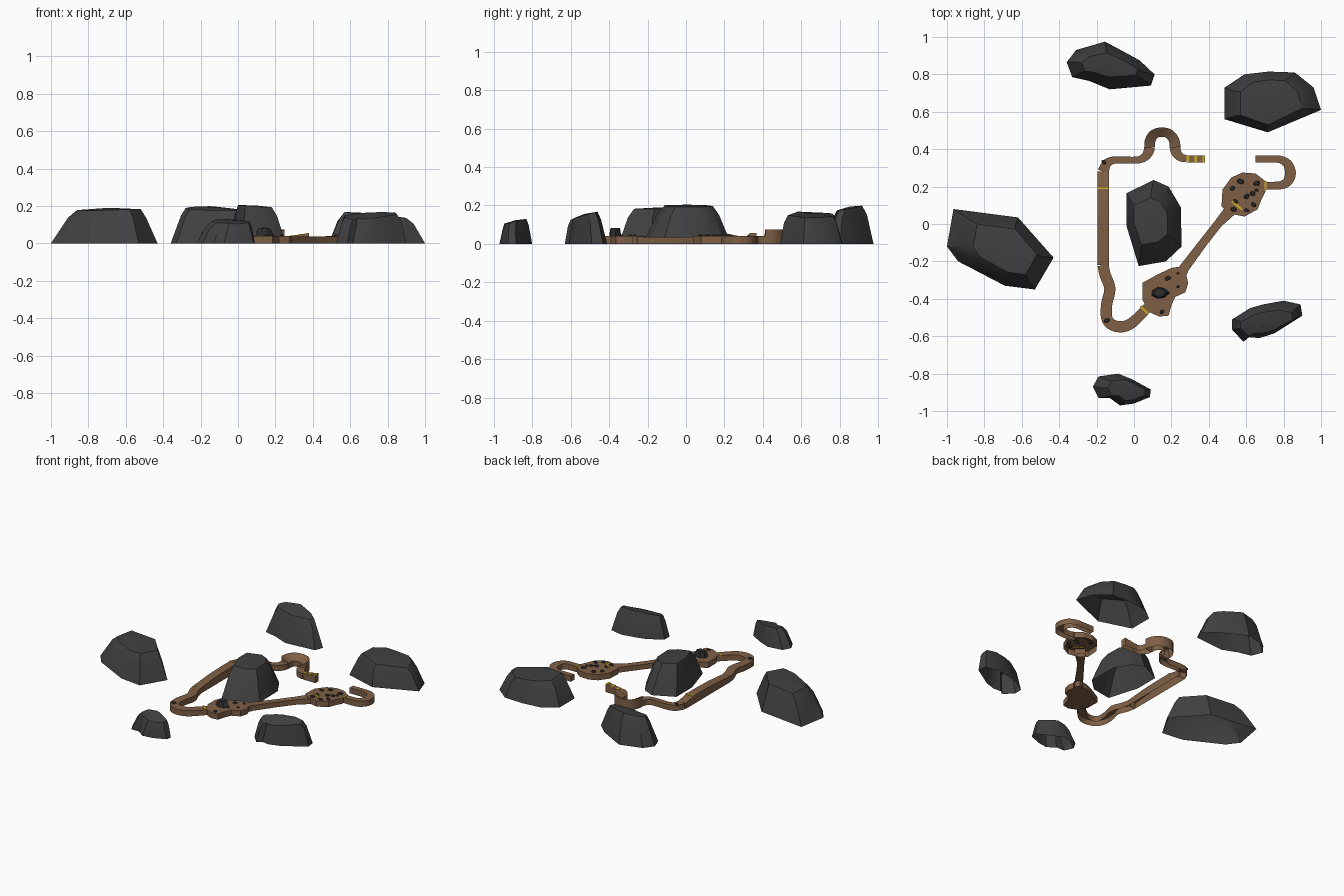
import bpy, math, random
from mathutils import Vector

if "Cube" in bpy.data.objects:
    bpy.data.objects.remove(bpy.data.objects["Cube"])

random.seed(4)


def mat(name, col):
    m = bpy.data.materials.new(name)
    m.diffuse_color = (*col, 1)
    m.use_nodes = True
    m.node_tree.nodes["Principled BSDF"].inputs["Base Color"].default_value = m.diffuse_color
    return m


DIRT = mat("dirt brown", (0.215, 0.118, 0.062))
ROCK = mat("rock grey", (0.052, 0.052, 0.052))
STONE = mat("stone dark", (0.028, 0.027, 0.027))
YELLOW = mat("marker yellow", (0.62, 0.42, 0.01))


def make(name, verts, faces, material, angle=None):
    me = bpy.data.meshes.new(name)
    me.from_pydata(verts, [], faces)
    me.materials.append(material)
    if angle:
        for p in me.polygons:
            p.use_smooth = True
        me.set_sharp_from_angle(angle=math.radians(angle))
    ob = bpy.data.objects.new(name, me)
    bpy.context.collection.objects.link(ob)
    return ob


def ccw(pts):
    a = sum(p[0] * q[1] - q[0] * p[1] for p, q in zip(pts, pts[1:] + pts[:1]))
    return pts if a > 0 else pts[::-1]


def resample(pts, n):
    """Smooth the centre line; width and heights are blended evenly."""
    P = [Vector(p[:2]) for p in pts]
    T = [(P[min(i + 1, len(P) - 1)] - P[max(i - 1, 0)]).normalized() for i in range(len(P))]
    out = []
    for i in range(len(P) - 1):
        d = (P[i + 1] - P[i]).length
        for k in range(n + (i == len(P) - 2)):
            t = k / n
            a, b = T[i] * d, T[i + 1] * d
            c = (P[i] * (2*t**3 - 3*t*t + 1) + a * (t**3 - 2*t*t + t)
                 + P[i + 1] * (3*t*t - 2*t**3) + b * (t**3 - t*t))
            rest = [u + (v - u) * t for u, v in zip(pts[i][2:], pts[i + 1][2:])]
            out.append((c.x, c.y, *rest))
    return out


def strip(name, pts, material, base=0.0, smooth=0):
    """Open-bottomed ribbon; each point is x, y, width, left height, right height."""
    pts = [tuple(p) + (p[3],) if len(p) == 4 else tuple(p) for p in pts]
    if smooth:
        pts = resample(pts, smooth)
    v, f, n = [], [], len(pts)
    for i, (x, y, w, zl, zr) in enumerate(pts):
        a, b = pts[max(i - 1, 0)], pts[min(i + 1, n - 1)]
        d = Vector((b[0] - a[0], b[1] - a[1])).normalized() * w / 2
        lx, ly, rx, ry = x - d.y, y + d.x, x + d.y, y - d.x
        v += [(lx, ly, zl), (rx, ry, zr), (lx, ly, base), (rx, ry, base)]
    for i in range(n - 1):
        a, b = 4 * i, 4 * i + 4
        f += [(a, a+1, b+1, b), (a+3, b+3, b+1, a+1), (b+2, a+2, a, b)]
    e = 4 * (n - 1)
    f += [(2, 3, 1, 0), (e+3, e+2, e, e+1)]
    return make(name, v, f, material, 30)


def rock(name, outline, top, zx=0.0, zy=0.0, z0=0.0, material=ROCK):
    """Boulder: base outline squeezed into a smaller top box (x0, x1, y0, y1, z) with tilt."""
    o = ccw(outline)
    n = len(o)
    xs, ys = [p[0] for p in o], [p[1] for p in o]
    x0, x1, y0, y1, z = top
    size = x1 - x0
    rings = [[], [], []]
    for x, y in o:
        u = (x - min(xs)) / (max(xs) - min(xs))
        w = (y - min(ys)) / (max(ys) - min(ys))
        tx, ty = x0 + u * (x1 - x0), y0 + w * (y1 - y0)
        tz = z + (u - 0.5) * zx + (w - 0.5) * zy
        j = random.uniform(-0.02, 0.02) * size
        rings[0].append((x, y, z0))
        rings[1].append((x + (tx - x) * 0.62 + j, y + (ty - y) * 0.62 + j, z0 + (tz - z0) * 0.76 + j))
        rings[2].append((tx, ty, tz + j * 0.5))
    v = sum(rings, []) + [((x0 + x1) / 2, (y0 + y1) / 2, z + 0.03 * size)]
    f = []
    for r in (0, n):
        for i in range(n):
            k = (i + 1) % n
            f.append((r + i, r + k, r + n + k, r + n + i))
    f += [(2*n + i, 2*n + (i + 1) % n, 3*n) for i in range(n)]
    return make(name, v, f, material, 32)


def platform(name, outline, z, bottom=False):
    o = ccw(outline)
    n = len(o)
    v = [(x, y, 0) for x, y in o] + [(x, y, z) for x, y in o]
    f = [(i, (i+1) % n, n + (i+1) % n, n + i) for i in range(n)] + [tuple(range(n, 2*n))]
    if bottom:
        f.append(tuple(range(n))[::-1])
    return make(name, v, f, DIRT)


def stone(name, x, y, rx, ry, z0, h, ang=0.0):
    c, s = math.cos(ang), math.sin(ang)
    o = []
    for i in range(7):
        a = math.tau * i / 7
        k = random.uniform(0.85, 1.1)
        px, py = rx * k * math.cos(a), ry * k * math.sin(a)
        o.append((x + px * c - py * s, y + px * s + py * c))
    m = 0.6 * max(rx, ry)
    return rock(name, o, (x - m, x + m, y - m * 0.8, y + m * 0.8, z0 + h), z0=z0, material=STONE)


# Large boulders around and inside the course
rock("boulder_left", [(-1, -.12), (-.965, .08), (-.62, .035), (-.43, -.18), (-.53, -.35),
                      (-.69, -.33), (-.94, -.2)], (-.86, -.52, -.27, 0, .18), zx=.01)
rock("boulder_centre", [(-.04, .165), (.105, .235), (.185, .2), (.25, .09), (.255, -.12),
                        (.17, -.2), (.025, -.225), (-.04, -.01)], (0, .18, -.11, .14, .198), zx=-.01)
rock("boulder_back_left", [(-.36, .865), (-.31, .93), (-.155, .975), (-.08, .935), (.03, .875),
                           (.11, .8), (.09, .74), (-.13, .72), (-.24, .765), (-.33, .785)],
     (-.28, .02, .785, .915, .185), zy=.025)
rock("boulder_back_right", [(.485, .56), (.485, .73), (.59, .8), (.72, .815), (.86, .81),
                            (.96, .73), (1, .61), (.715, .49)], (.57, .9, .53, .77, .15), zx=-.03)
rock("boulder_right", [(.525, -.51), (.525, -.565), (.585, -.63), (.615, -.605), (.67, -.61),
                       (.75, -.585), (.9, -.49), (.89, -.43), (.8, -.41), (.69, -.43), (.62, -.45)],
     (.57, .85, -.6, -.46, .147), zy=.042)
rock("boulder_front", [(-.22, -.87), (-.19, -.815), (-.085, -.8), (-.01, -.83), (.09, -.885),
                       (.085, -.925), (0, -.96), (-.075, -.97), (-.13, -.93), (-.19, -.93)],
     (-.14, .06, -.945, -.83, .117), zy=.025)

# Course: launch ramp, lead-in, banked curve, jump straight, lower bend
Z = 0.04
strip("launch_ramp", [(.28, .348, .037, Z), (.38, .348, .037, .055)], DIRT)
strip("ramp_bend", [(.28, .348, .037, Z), (.247, .358, .045, Z), (.225, .385, .055, Z),
                    (.22, .41, .058, Z)], DIRT, smooth=4)
strip("banked_curve", [(.22, .41, .058, Z, .075), (.215, .445, .056, Z, .075), (.19, .48, .052, Z, .075),
                       (.15, .491, .05, Z, .075), (.108, .48, .052, Z, .075),
                       (.086, .445, .056, Z, .075), (.084, .41, .058, Z, .075)], DIRT, smooth=4)
strip("back_bend", [(.084, .41, .058, Z), (.077, .385, .055, Z), (.058, .358, .045, Z),
                    (.02, .342, .037, Z), (-.1, .342, .037, Z), (-.143, .326, .048, Z),
                    (-.165, .28, .06, Z)], DIRT, smooth=4)
strip("jump_straight", [(-.165, .28, .06, Z), (-.165, .19, .06, .058), (-.165, .08, .06, .058),
                        (-.165, -.06, .06, .054), (-.165, -.22, .06, Z)], DIRT)
strip("lower_bend", [(-.165, -.22, .06, Z), (-.155, -.27, .06, Z), (-.129, -.345, .06, Z),
                     (-.146, -.43, .06, Z), (-.145, -.505, .06, Z), (-.115, -.54, .06, Z),
                     (-.062, -.549, .06, Z), (-.01, -.528, .058, Z), (.095, -.425, .05, Z)],
      DIRT, smooth=4)

# Platforms, bridge and hairpin
platform("front_platform", [(.045, -.315), (.125, -.27), (.2, -.235), (.265, -.225), (.29, -.255),
                            (.28, -.275), (.29, -.315), (.275, -.365), (.22, -.39), (.2, -.435),
                            (.185, -.49), (.135, -.495), (.08, -.47), (.045, -.405)], Z, True)
strip("bridge", [(.235, -.28, .055, .038), (.37, -.1, .045, .036), (.45, .002, .045, .036),
                 (.53, .09, .07, .038)], DIRT)
platform("back_platform", [(.468, .094), (.473, .184), (.521, .249), (.58, .275), (.65, .27),
                           (.698, .233), (.703, .174), (.682, .131), (.66, .078), (.591, .04),
                           (.511, .056)], Z)
strip("hairpin", [(.68, .206, .04, Z), (.77, .206, .042, Z), (.81, .217, .048, Z), (.833, .25, .057, Z),
                  (.835, .285, .058, Z), (.82, .322, .05, Z), (.785, .344, .04, Z),
                  (.74, .348, .037, Z), (.65, .348, .037, Z)], DIRT, smooth=4)

# Yellow marker stripes
for i, x in enumerate((.288, .33, .372)):
    h = Z + .15 * (x - .28) + .002
    strip(f"ramp_stripe_{i}", [(x - .007, .348, .038, h - .001), (x + .007, .348, .038, h + .001)],
          YELLOW, h - .006)
strip("jump_stripe", [(-.165, .196, .062, .06), (-.165, .186, .062, .061)], YELLOW, .053)
strip("bend_stripe", [(.052, -.464, .058, .043), (.06, -.456, .058, .043)], YELLOW, .036)
strip("hairpin_stripe", [(.699, .206, .046, .043), (.708, .206, .046, .043)], YELLOW, .036)
strip("platform_stripe", [(.525, .122, .012, .045), (.577, .077, .012, .045)], YELLOW, .037)

# Stones scattered on the platforms and path
stone("large_stone", .138, -.368, .05, .034, .035, .047)
small = [(.18, -.29, .016), (.235, -.265, .008), (.235, -.335, .009), (.15, -.47, .013),
         (-.16, .33, .014), (-.145, -.515, .016), (.57, .227, .018), (.655, .217, .018),
         (.527, .19, .015), (.634, .163, .016), (.602, .147, .016), (.543, .12, .014),
         (.532, .078, .016), (.639, .104, .016), (.602, .072, .014), (.655, .18, .01)]
for i, (x, y, r) in enumerate(small):
    stone(f"small_stone_{i}", x, y, r * 1.15, r * .85, .036, .012, random.uniform(-.8, .8))
